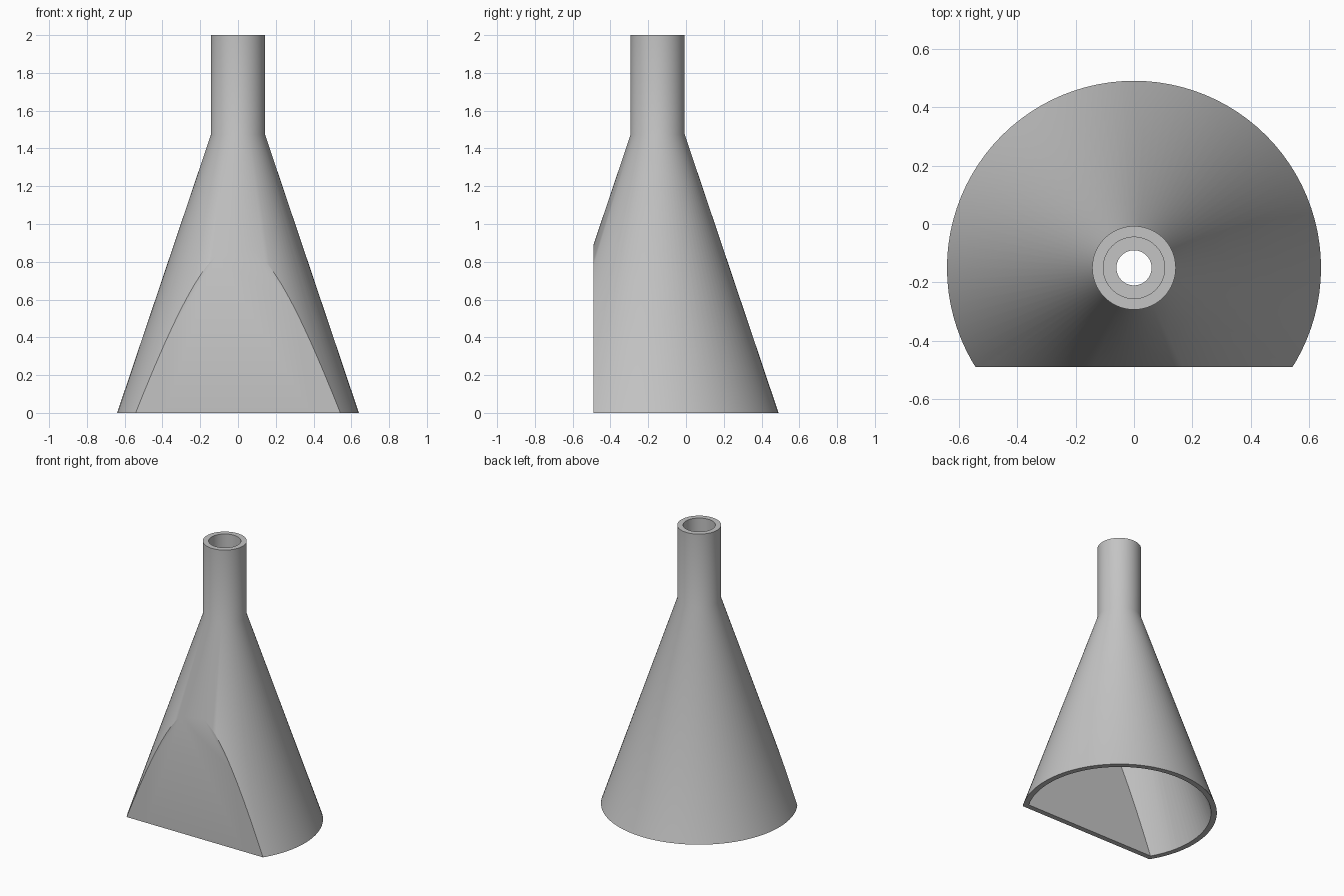
import bpy
import bmesh
import math
from mathutils import Vector

cube = bpy.data.objects.get("Cube")
if cube:
    bpy.data.objects.remove(cube, do_unlink=True)

AXIS_Y = -0.15      # the spout stands forward of the centre
FRONT_Y = -0.49     # flat front face
WALL = 0.038
SEGMENTS = 96

grey = bpy.data.materials.new("plain grey")
grey.use_nodes = True
colour = (0.55, 0.55, 0.55, 1)
grey.diffuse_color = colour
grey.node_tree.nodes["Principled BSDF"].inputs["Base Color"].default_value = colour


def turned_solid(name, profile, flat_y):
    """Lathe a closed (radius, z) profile and slice its front off flat."""
    bm = bmesh.new()
    verts = [bm.verts.new((r, AXIS_Y, z)) for r, z in profile]
    edges = [bm.edges.new(pair) for pair in zip(verts, verts[1:])]
    bmesh.ops.spin(bm, geom=verts + edges, cent=(0, AXIS_Y, 0), axis=(0, 0, 1),
                   angle=math.tau, steps=SEGMENTS, use_merge=True)
    bmesh.ops.remove_doubles(bm, verts=bm.verts, dist=1e-5)
    cut = bmesh.ops.bisect_plane(bm, geom=bm.verts[:] + bm.edges[:] + bm.faces[:],
                                 plane_co=(0, flat_y, 0), plane_no=Vector((0, -1, 0)),
                                 clear_outer=True)
    rim = [e for e in cut["geom_cut"] if isinstance(e, bmesh.types.BMEdge)]
    bmesh.ops.contextual_create(bm, geom=rim)
    bmesh.ops.recalc_face_normals(bm, faces=bm.faces)
    mesh = bpy.data.meshes.new(name)
    bm.to_mesh(mesh)
    bm.free()
    mesh.materials.append(grey)
    obj = bpy.data.objects.new(name, mesh)
    bpy.context.collection.objects.link(obj)
    return obj


# Outer shell: wide cone with a straight spout
funnel = turned_solid("funnel", [(0, 0), (0.64, 0), (0.143, 1.474),
                                 (0.143, 2), (0, 2)], FRONT_Y)

# Hollow: inner cone, narrow throat, then a wider bore with a ledge
slope = (0.64 - 0.143) / 1.474
inner = 0.64 - WALL
cavity = turned_solid("cavity_cutter", [(0, -0.1), (inner + 0.1 * slope, -0.1),
                                        (0.105, (inner - 0.105) / slope),
                                        (0.06, 1.474), (0.06, 1.5), (0.105, 1.5),
                                        (0.105, 2.1), (0, 2.1)], FRONT_Y + WALL)
cavity.hide_render = True

bpy.ops.object.select_all(action="DESELECT")
bpy.context.view_layer.objects.active = funnel
funnel.select_set(True)
hollow = funnel.modifiers.new("hollow", "BOOLEAN")
hollow.operation = "DIFFERENCE"
hollow.solver = "EXACT"
hollow.object = cavity
bpy.ops.object.modifier_apply(modifier=hollow.name)
bpy.data.objects.remove(cavity, do_unlink=True)

bpy.ops.object.shade_smooth_by_angle(angle=math.radians(30))
